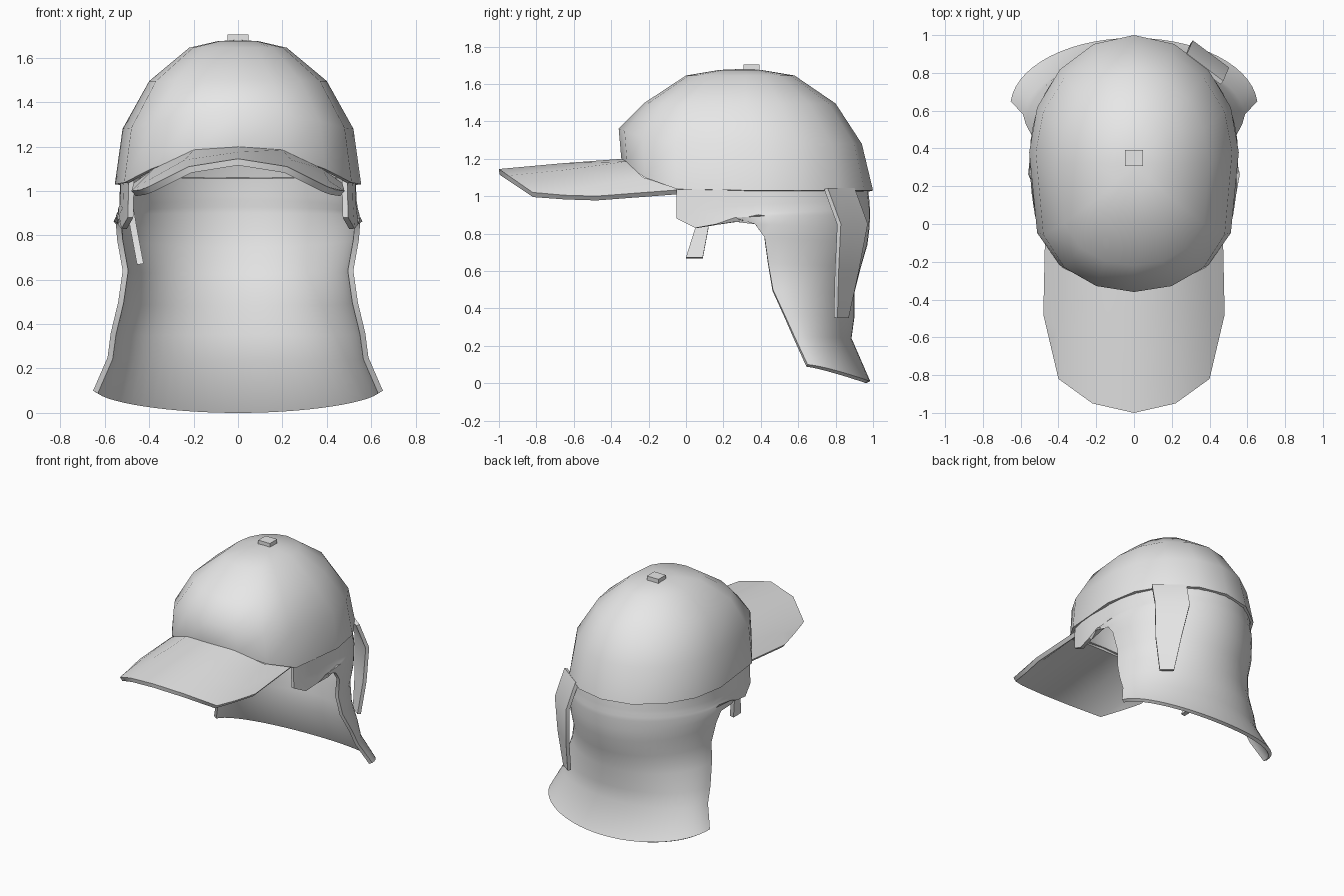
import bpy, math

old = bpy.data.objects.get("Cube")
if old:
    bpy.data.objects.remove(old, do_unlink=True)

grey = bpy.data.materials.new("cloth_grey")
grey.use_nodes = True
grey.diffuse_color = (0.8, 0.8, 0.8, 1)
grey.node_tree.nodes["Principled BSDF"].inputs["Base Color"].default_value = (0.8, 0.8, 0.8, 1)


def loft(name, rows, thickness, closed=False, cap=None, offset=-1):
    """Skin rows of points into a sheet, give it thickness and smooth it."""
    n = len(rows[0])
    verts = [p for row in rows for p in row]
    faces = []
    for i in range(len(rows) - 1):
        for j in range(n if closed else n - 1):
            k = (j + 1) % n
            faces.append((i * n + j, i * n + k, (i + 1) * n + k, (i + 1) * n + j))
    if cap:
        start = len(verts) - n
        verts.append(cap)
        faces += [(start + j, start + (j + 1) % n, len(verts) - 1) for j in range(n)]
    mesh = bpy.data.meshes.new(name)
    mesh.from_pydata(verts, [], faces)
    mesh.materials.append(grey)
    obj = bpy.data.objects.new(name, mesh)
    bpy.context.collection.objects.link(obj)
    bpy.ops.object.select_all(action='DESELECT')
    obj.select_set(True)
    bpy.context.view_layer.objects.active = obj
    mod = obj.modifiers.new("thickness", 'SOLIDIFY')
    mod.thickness = thickness
    mod.offset = offset
    bpy.ops.object.modifier_apply(modifier=mod.name)
    bpy.ops.object.shade_smooth_by_angle(angle=math.radians(50))
    return obj


BLUNT = 0.55  # squarer outline on the front half


def outline(a, width, centre, front, back):
    """Point on the head outline; angle 0 is the front, pi is the back."""
    c = math.cos(a)
    if c > 0:
        y = centre - (centre - front) * c ** BLUNT
    else:
        y = centre + (back - centre) * -c
    return width * math.sin(a), y


# Crown: width, front y, back y, front z, side z
SIDES = 16
crown_rows = []
for width, front, back, z_front, z_side in [
        (0.555, -0.345, 1.0, 1.19, 1.03),
        (0.52, -0.36, 0.94, 1.36, 1.28),
        (0.40, -0.22, 0.80, 1.50, 1.495),
        (0.22, 0.0, 0.58, 1.63, 1.645),
        (0.09, 0.18, 0.40, 1.675, 1.675)]:
    row = []
    centre = 0.38 if width > 0.5 else (front + back) / 2 + 0.03
    for j in range(SIDES):
        x, y = outline(j * math.tau / SIDES, width, centre, front, back)
        rise = max(0, (0.05 - y) / (0.05 - front)) ** 2.2 if front < 0 else 0
        row.append((x, y, z_side + (z_front - z_side) * rise))
    crown_rows.append(row)
loft("crown", crown_rows, 0.02, closed=True, cap=(0, 0.3, 1.68))

# Top button
bpy.ops.mesh.primitive_cube_add(size=1, location=(0, 0.35, 1.685))
button = bpy.context.object
button.name = "top_button"
button.scale = (0.096, 0.086, 0.04)
button.data.materials.append(grey)

# Visor: right half of each row, mirrored
visor_rows = []
for half in [
        [(0, -1, 1.145), (0.22, -0.95, 1.11), (0.40, -0.82, 1.02), (0.44, -0.65, 1.005)],
        [(0, -0.67, 1.175), (0.24, -0.65, 1.14), (0.41, -0.55, 1.045), (0.48, -0.48, 1.0)],
        [(0, -0.335, 1.2), (0.2, -0.32, 1.185), (0.38, -0.23, 1.10), (0.47, -0.02, 1.035)]]:
    visor_rows.append([(-x, y, z) for x, y, z in reversed(half[1:])] + half)
loft("visor", visor_rows, 0.03)

# Neck flap with ear tabs: edge z, back z, width, edge y, centre y, back y
COLUMNS = 28
flap_rows = []
for z_edge, z_back, width, edge, centre, back in [
        (0.10, 0.01, 0.655, 0.65, 0.62, 0.985),
        (0.25, 0.24, 0.59, 0.58, 0.55, 0.885),
        (0.36, 0.35, 0.575, 0.53, 0.50, 0.90),
        (0.50, 0.48, 0.54, 0.465, 0.45, 0.90),
        (0.64, 0.62, 0.52, 0.44, 0.42, 0.935),
        (0.78, 0.74, 0.545, 0.42, 0.40, 0.97),
        (0.85, 0.82, 0.55, 0.37, 0.38, 0.98),
        (0.885, 0.90, 0.55, 0.26, 0.38, 0.985),
        (0.85, 0.93, 0.545, 0.16, 0.38, 0.985),
        (0.83, 0.96, 0.54, 0.05, 0.38, 0.98),
        (0.88, 0.98, 0.535, -0.05, 0.38, 0.98),
        (1.06, 1.06, 0.53, -0.05, 0.38, 0.97)]:
    front = -0.36
    if edge < centre:
        start = math.acos(((centre - edge) / (centre - front)) ** (1 / BLUNT))
    else:
        start = math.acos(-(edge - centre) / (back - centre))
    power = 0.35 if edge < 0.3 else 1.3
    row = []
    for j in range(COLUMNS + 1):
        a = start + (math.tau - 2 * start) * j / COLUMNS
        x, y = outline(a, width, centre, front, back)
        t = min(1, max(0, (y - edge) / (back - edge)))
        row.append((x, y, z_edge + (z_back - z_edge) * t ** power))
    flap_rows.append(row)
loft("neck_flap", flap_rows, 0.025)


def strap(name, stations, direction, thickness):
    """Tapered strip through (x, y, z, half width) stations."""
    dx, dy = direction
    loft(name, [[(x - dx * w, y - dy * w, z), (x, y, z), (x + dx * w, y + dy * w, z)]
                for x, y, z, w in stations], thickness, offset=0)


# Loose straps
strap("back_strap", [(0.40, 0.83, 0.35, 0.05), (0.41, 0.86, 0.60, 0.09),
                     (0.40, 0.89, 0.85, 0.12), (0.37, 0.82, 1.04, 0.12)], (-0.8, 0.6), 0.025)
strap("chin_strap", [(-0.44, 0.045, 0.67, 0.045), (-0.47, 0.085, 0.83, 0.035),
                     (-0.49, 0.08, 0.95, 0.05)], (0, -1), 0.03)
